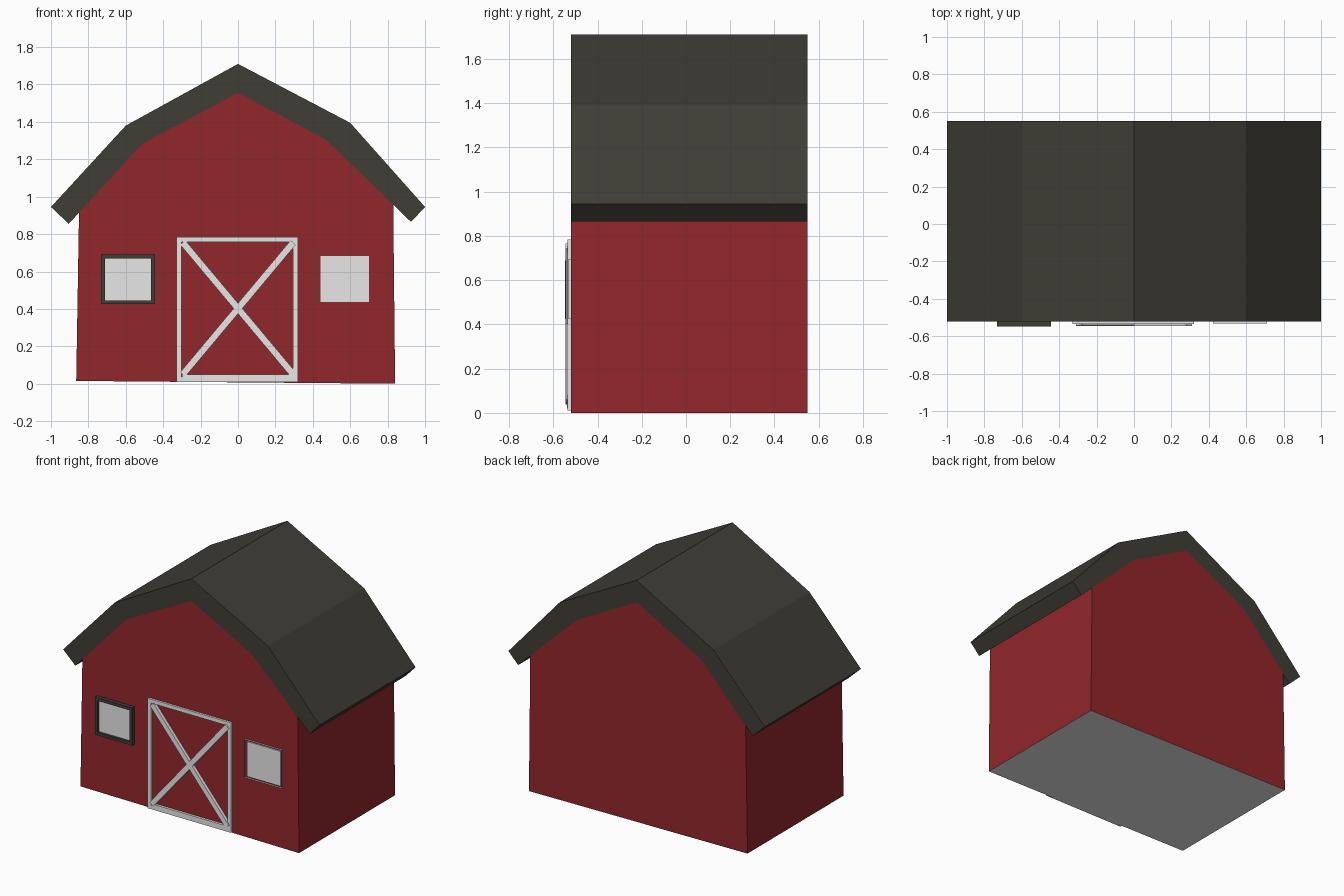
import bpy, bmesh
from mathutils import Vector

cube = bpy.data.objects.get("Cube")
if cube:
    bpy.data.objects.remove(cube, do_unlink=True)


def material(name, rgb):
    m = bpy.data.materials.new(name)
    m.use_nodes = True
    m.diffuse_color = (*rgb, 1)
    bsdf = next(n for n in m.node_tree.nodes if n.type == 'BSDF_PRINCIPLED')
    bsdf.inputs["Base Color"].default_value = (*rgb, 1)
    return m


red = material("barn red", (0.29, 0.02, 0.024))
dark = material("dark roof", (0.049, 0.047, 0.036))
white = material("off white", (0.8, 0.8, 0.8))

FRONT, BACK = -0.52, 0.55


def prisms(name, outlines, mats):
    """Extrude x-z outlines along y; each entry is (points, y_front, y_back)."""
    bm = bmesh.new()
    for points, y0, y1 in outlines:
        face = bm.faces.new([bm.verts.new((x, y0, z)) for x, z in points])
        new = bmesh.ops.extrude_face_region(bm, geom=[face], use_keep_orig=True)["geom"]
        moved = [v for v in new if isinstance(v, bmesh.types.BMVert)]
        bmesh.ops.translate(bm, verts=moved, vec=(0, y1 - y0, 0))
    bmesh.ops.recalc_face_normals(bm, faces=bm.faces)
    me = bpy.data.meshes.new(name)
    bm.to_mesh(me)
    bm.free()
    for m in mats:
        me.materials.append(m)
    ob = bpy.data.objects.new(name, me)
    bpy.context.collection.objects.link(ob)
    return ob


def rect(x0, x1, z0, z1):
    return [(x0, z0), (x1, z0), (x1, z1), (x0, z1)]


def frame(x0, x1, z0, z1, w, y0):
    """Four mitred bars around a rectangle."""
    outer = rect(x0, x1, z0, z1)
    inner = rect(x0 + w, x1 - w, z0 + w, z1 - w)
    return [([outer[i], outer[i - 1], inner[i - 1], inner[i]], y0, FRONT) for i in range(4)]


def bar(a, b, w, y0):
    """Straight bar between two x-z points."""
    a, b = Vector(a), Vector(b)
    d = (b - a).normalized() * w / 2
    n = Vector((-d.y, d.x))
    return ([a + n, b + n, b - n, a - n], y0, FRONT)


# Roof shell, a gambrel profile with overhanging eaves
roof_under = [(0.925, 0.865), (0.47, 1.305), (0, 1.555), (-0.51, 1.285), (-0.905, 0.855)]
roof_top = [(-1, 0.945), (-0.6, 1.38), (0, 1.71), (0.6, 1.395), (1, 0.945)]
prisms("roof", [(roof_top + roof_under, FRONT, BACK)], [dark])

# Barn body, meeting the roof underside, with a pale floor underneath
body = [(-0.865, 0.015), (0.84, 0), (0.83, 0.957)] + roof_under[1:4] + [(-0.85, 0.915)]
walls = prisms("barn_walls", [(body, FRONT, BACK)], [red, white])
for p in walls.data.polygons:
    p.material_index = int(p.normal.z < -0.9)

# Barn door trim and crossed braces
prisms("door_frame", frame(-0.33, 0.32, 0.01, 0.785, 0.027, -0.535), [white])
prisms("door_braces", [bar((-0.295, 0.05), (0.295, 0.755), 0.036, -0.545),
                       bar((-0.295, 0.755), (0.295, 0.05), 0.036, -0.543)], [white])
prisms("door_bottom_rail", [(rect(-0.3, 0.3, 0.02, 0.05), -0.537, FRONT)], [white])

# Windows
prisms("right_window_frame", frame(-0.733, -0.443, 0.425, 0.69, 0.021, -0.547), [dark])
prisms("right_window_pane", [(rect(-0.715, -0.46, 0.44, 0.675), -0.53, FRONT)], [white])
prisms("left_window_pane", [(rect(0.44, 0.7, 0.437, 0.683), -0.528, FRONT)], [white])
prisms("left_window_edge", frame(0.422, 0.712, 0.425, 0.695, 0.002, -0.532), [white])
